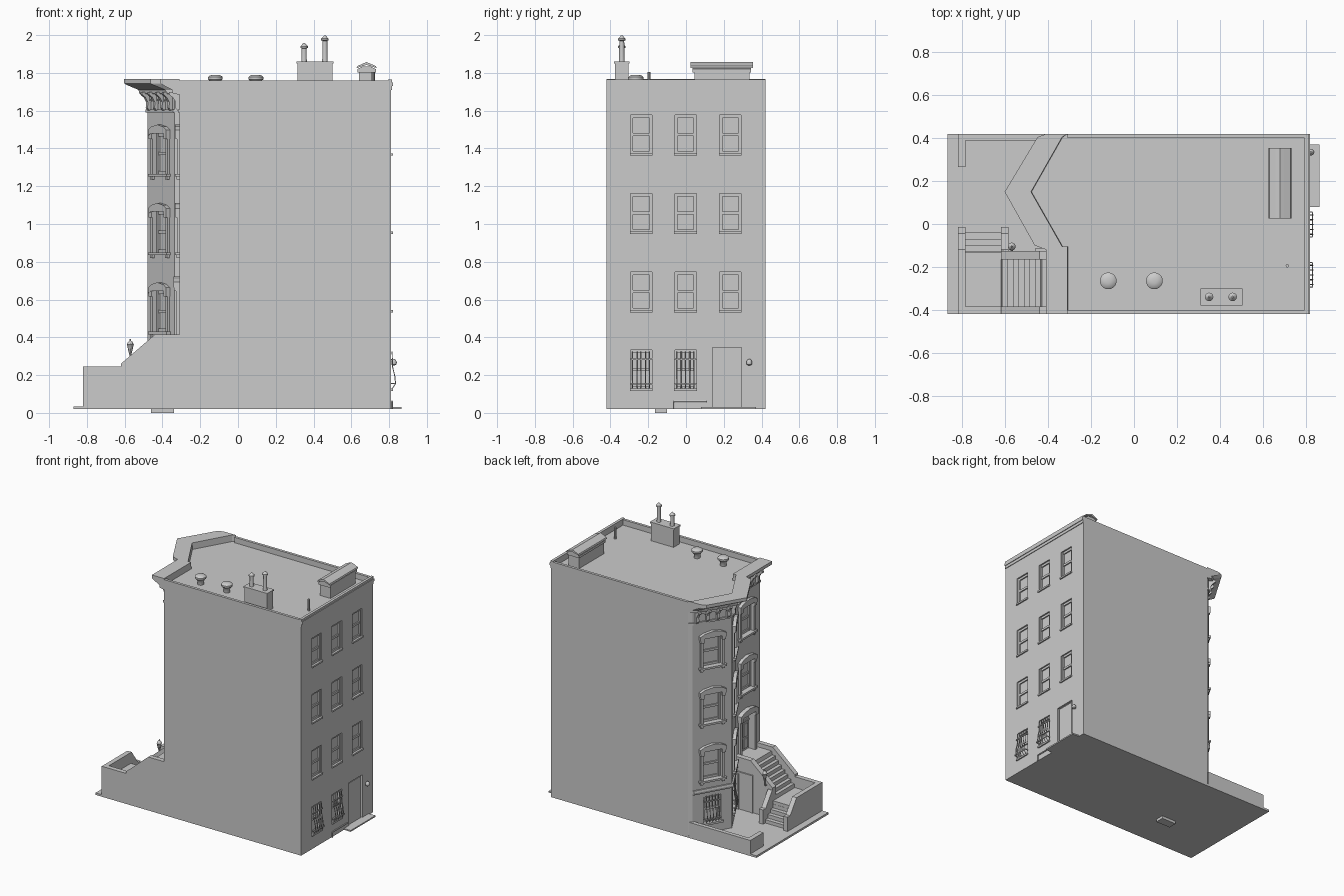
import bpy, bmesh, math
from mathutils import Matrix, Vector

if "Cube" in bpy.data.objects:
    bpy.data.objects.remove(bpy.data.objects["Cube"])

I4 = Matrix.Identity(4)

def loft(bm, rings, M=I4):
    rows = [[bm.verts.new(M @ Vector(p)) for p in r] for r in rings]
    n = len(rows[0])
    for a, b in zip(rows, rows[1:]):
        for i in range(n):
            bm.faces.new((a[i], a[(i + 1) % n], b[(i + 1) % n], b[i]))
    bm.faces.new(rows[0][::-1])
    bm.faces.new(rows[-1])

def box(bm, x0, x1, y0, y1, z0, z1, M=I4):
    loft(bm, [[(x0, y0, z), (x1, y0, z), (x1, y1, z), (x0, y1, z)] for z in (z0, z1)], M)

def prism(bm, pts, a, b, axis='y', M=I4):
    put = {'x': lambda p, t: (t, *p), 'y': lambda p, t: (p[0], t, p[1]), 'z': lambda p, t: (*p, t)}[axis]
    loft(bm, [[put(p, t) for p in pts] for t in (a, b)], M)

def lathe(bm, prof, x, y, n=16, M=I4):
    loft(bm, [[(x + r * math.cos(k * math.tau / n), y + r * math.sin(k * math.tau / n), z)
               for k in range(n)] for r, z in prof], M)

def tube(bm, pts, r, M=I4, n=6):
    for a, b in zip(pts, pts[1:]):
        a, b = M @ Vector(a), M @ Vector(b)
        q = (b - a).to_track_quat('Z', 'Y').to_matrix().to_4x4()
        lathe(bm, [(r, 0), (r, (b - a).length)], 0, 0, n, Matrix.Translation(a) @ q)

def part(name, build, smooth=False):
    bm = bmesh.new()
    build(bm)
    bmesh.ops.recalc_face_normals(bm, faces=bm.faces)
    me = bpy.data.meshes.new(name)
    bm.to_mesh(me)
    bm.free()
    ob = bpy.data.objects.new(name, me)
    bpy.context.collection.objects.link(ob)
    bpy.ops.object.select_all(action='DESELECT')
    ob.select_set(True)
    bpy.context.view_layer.objects.active = ob
    if smooth:
        bpy.ops.object.shade_smooth_by_angle(angle=math.radians(40))
    return ob

def frame(x, y, nx, ny):
    # local x runs along the wall, local y points outward
    n = Vector((nx, ny, 0)).normalized()
    return Matrix(((n.y, n.x, 0, x), (-n.x, n.y, 0, y), (0, 0, 1, 0), (0, 0, 0, 1)))

# street line of the house and outer line of its cornice
INNER = [(-.31, .42), (-.335, .405), (-.48, .15), (-.335, -.105), (-.31, -.105), (-.31, -.42)]
OUTER = [(-.41, .42), (-.45, .405), (-.603, .15), (-.463, -.10), (-.41, -.12), (-.41, -.42)]

def sweep(bm, prof, idx):
    loft(bm, [[(INNER[i][0] + t * (OUTER[i][0] - INNER[i][0]),
                INNER[i][1] + t * (OUTER[i][1] - INNER[i][1]), z) for t, z in prof] for i in idx])

BAY_L = frame(-.4075, .2775, -.255, .145)
BAY_R = frame(-.4075, .0225, -.255, -.145)
ENTRY = frame(-.31, -.2625, -1, 0)
FLOORS = [.43, .85, 1.265]
front = [(F, z) for F in (BAY_L, BAY_R) for z in FLOORS] + [(ENTRY, z) for z in FLOORS[1:]]
COLS = [-.2375, -.0025, .235]
back = [(frame(.81, y, 1, 0), z) for y in COLS for z in (.54, .955, 1.37)]
BACK_LOW = [frame(.81, y, 1, 0) for y in COLS[:2]]
back += [(F, .125) for F in BACK_LOW]
BACK_DOOR = frame(.81, .2175, 1, 0)

# main house with recessed openings
body = part("house_body", lambda bm: prism(bm, INNER + [(.81, -.42), (.81, .42)], .02, 1.72, 'z'))

def cut(bm):
    for F, z in front:
        box(bm, -.07, .07, -.025, .05, z, z + .215, F)
    for F, z in back:
        box(bm, -.057, .057, -.02, .05, z, z + .207, F)
    for F in (BAY_L, BAY_R):
        box(bm, -.065, .065, -.025, .05, .11, .30, F)
    box(bm, -.075, .075, -.035, .05, .385, .665, ENTRY)
    box(bm, -.077, .077, -.015, .05, .03, .345, BACK_DOOR)
cutter = part("opening_cutter", cut)
cutter.hide_render = True
mod = body.modifiers.new("openings", 'BOOLEAN')
mod.operation, mod.object, mod.solver = 'DIFFERENCE', cutter, 'EXACT'
bpy.context.view_layer.objects.active = body
bpy.ops.object.modifier_apply(modifier=mod.name)
bpy.data.objects.remove(cutter)

# roof edge, rear string course, belt and cornice
def parapet(bm):
    for s in (-1, 1):
        box(bm, -.31, .81, s * .40, s * .42, 1.71, 1.76)
    box(bm, .795, .815, -.42, .42, 1.71, 1.765)
    box(bm, .80, .82, -.42, .42, 1.73, 1.75)
part("roof_parapet", parapet)
part("cornice", lambda bm: sweep(bm, [(-.02, 1.685), (.35, 1.69), (.38, 1.71), (.92, 1.738), (1, 1.745),
                                      (1, 1.768), (0, 1.768), (-.02, 1.72)], range(6)))
part("frieze_moulding", lambda bm: sweep(bm, [(-.02, 1.59), (.08, 1.59), (.08, 1.605), (-.02, 1.605)], range(6)))
part("belt_course", lambda bm: sweep(bm, [(-.02, .335), (.1, .335), (.13, .35), (.1, .365), (-.02, .365)], range(1, 5)))

def brackets(bm):
    prof = [(-.005, 1.70), (.055, 1.70), (.055, 1.685), (.035, 1.67), (.02, 1.645), (.022, 1.615), (.01, 1.60), (-.005, 1.60)]
    for F in (BAY_L, BAY_R, ENTRY):
        for u in (-.115, -.04, .04, .115):
            prism(bm, prof, u - .01, u + .01, 'x', F)
        for u in (-.0775, 0, .0775):    # small arches between brackets
            arc = [(u + .03 * math.cos(math.pi * k / 6), 1.635 + .03 * math.sin(math.pi * k / 6)) for k in range(7)]
            prism(bm, arc + [(u - .03, 1.69), (u + .03, 1.69)], -.003, .012, 'y', F)
part("cornice_brackets", brackets)

# sashes, surrounds and hoods
def sash(bm, F, w, z, h, d):
    for s in (-1, 1):
        box(bm, s * w, s * (w - .014), -d - .002, -d + .012, z, z + h, F)
    for a, b in ((0, .016), (h * .5 - .008, h * .5 + .008), (h - .016, h)):
        box(bm, -w, w, -d - .002, -d + .009, z + a, z + b, F)

def surround(bm, F, w, z, top, proud=.016):
    for s in (-1, 1):
        box(bm, s * w, s * (w + .02), -.003, proud * .8, z, top, F)
        box(bm, s * (w - .004), s * (w + .024), -.003, proud + .006, top - .03, top, F)
    W = w + .027
    prism(bm, [(-W, top - .012), (-W, top + .018), (-W * .65, top + .035), (0, top + .046), (W * .65, top + .035),
               (W, top + .018), (W, top - .012), (W * .7, top), (-W * .7, top)], -.003, proud + .008, 'y', F)

def front_win(bm):
    for F, z in front:
        sash(bm, F, .07, z, .215, .025)
        surround(bm, F, .07, z, z + .215)
        box(bm, -.1, .1, -.003, .024, z - .014, z, F)
        for u in (-.08, .08):
            box(bm, u - .01, u + .01, -.003, .016, z - .03, z - .014, F)
    for F in (BAY_L, BAY_R):
        sash(bm, F, .065, .11, .19, .025)
        box(bm, -.08, .08, -.003, .014, .095, .11, F)
part("front_windows", front_win)

def back_win(bm):
    for F, z in back:
        sash(bm, F, .057, z, .207, .02)
        box(bm, -.06, .06, -.003, .01, z - .008, z + .004, F)
part("back_windows", back_win)

# bulging iron grilles
def grille(bm):
    for F, z in [(F, .125) for F in BACK_LOW] + [(F, .11) for F in (BAY_L, BAY_R)]:
        for u in (-.045, -.0225, 0, .0225, .045):
            tube(bm, [(u, .006, z + .20), (u, .008, z + .12), (u, .02, z + .07), (u, .024, z + .03), (u, .008, z + .005)], .0028, F)
        for v, w in ((.158, .008), (.03, .022)):
            box(bm, -.058, .058, w - .003, w + .003, z + v - .004, z + v + .004, F)
            for s in (-1, 1):
                box(bm, s * .055, s * .06, -.02, w, z + v - .003, z + v + .003, F)
part("window_grilles", grille)

# doors
def entrance(bm):
    surround(bm, ENTRY, .075, .385, .675, .024)
    box(bm, -.075, .075, -.037, -.028, .595, .607, ENTRY)
    for u in (-.036, .036):
        for a, b in ((.40, .47), (.485, .58)):
            box(bm, u - .025, u + .025, -.037, -.029, a, b, ENTRY)
    lathe(bm, [(.002, .478), (.006, .483), (.002, .488)], .06, -.025, 8, ENTRY)
part("entrance_door", entrance)

def rear_door(bm):
    box(bm, -.065, .065, -.017, -.008, .03, .335, BACK_DOOR)
    box(bm, .81, .865, .08, .37, .02, .03)
part("rear_door_and_step", rear_door)

UNDER = frame(-.40, -.125, 0, 1)
def under_door(bm):
    box(bm, -.05, .05, -.003, .004, .035, .30, UNDER)
    for s in (-1, 1):
        box(bm, s * .05, s * .062, -.003, .01, .035, .312, UNDER)
    box(bm, -.062, .062, -.003, .01, .30, .312, UNDER)
    box(bm, -.46, -.34, -.165, -.10, 0, .022)
part("basement_door", under_door)

# forecourt, garden wall and turning stoop
part("forecourt_slab", lambda bm: box(bm, -.87, -.30, -.42, .42, .02, .035))
def garden(bm):
    box(bm, -.82, -.32, .39, .42, .03, .135)
    box(bm, -.82, -.785, .265, .42, .03, .135)
part("garden_wall", garden)

def stairs(bm):
    pts = [(-.62, .03), (-.62, .165)]
    for k in range(7):
        x, z = -.615 + .0255 * k, .165 + .0275 * (k + 1)
        pts += [(x, z), (x + .0255, z)]
    pts += [(-.43, .385), (-.31, .385), (-.31, .03)]
    prism(bm, pts, -.395, -.16)
    box(bm, -.80, -.61, -.40, -.13, .03, .165)
    for k in range(4):
        box(bm, -.79, -.61, -.14, -.04 - .0295 * k, .03, .06 + .027 * k)
part("stoop_stairs", stairs)

def cheeks(bm):
    slope = [(-.62, .03), (-.62, .26), (-.44, .415), (-.31, .415), (-.31, .03)]
    prism(bm, slope, -.42, -.385)
    prism(bm, slope, -.165, -.125)
    box(bm, -.82, -.615, -.42, -.385, .03, .245)
    box(bm, -.82, -.785, -.40, -.13, .03, .245)
    low = [(-.135, .03), (-.135, .245), (-.12, .245), (-.045, .14), (-.015, .14), (-.015, .03)]
    for a in (-.82, -.62):
        prism(bm, low, a, a + .035, 'x')
part("stoop_walls", cheeks)

# lamps
def lamps(bm):
    tube(bm, [(-.57, -.13, .27), (-.57, -.105, .275), (-.57, -.105, .315)], .005)
    lathe(bm, [(.006, .31), (.011, .33), (.017, .36), (.019, .362), (.012, .375), (.004, .382), (.003, .392)], -.57, -.105, 8)
    tube(bm, [(.805, .335, .265), (.825, .335, .28)], .005)
    lathe(bm, [(.004, .25), (.014, .257), (.016, .267), (.012, .278), (.004, .285)], .825, .335, 12)
part("wall_lamps", lamps, True)
part("rear_pipe", lambda bm: tube(bm, [(.816, -.065, .02), (.816, -.065, .06), (.816, .11, .06)], .005))

# rooftop items
def chimney(bm):
    box(bm, .315, .50, -.375, -.305, 1.71, 1.85)
    box(bm, .31, .505, -.38, -.30, 1.85, 1.86)
part("chimney", chimney)

def pots(bm):
    for x, t in ((.35, 1.955), (.46, 1.995)):
        lathe(bm, [(.016, 1.855), (.014, 1.87), (.013, t - .025), (.02, t - .022), (.02, t - .014), (.012, t - .006), (.004, t + .004)], x, -.34, 12)
    lathe(bm, [(.008, 1.71), (.008, 1.805)], .715, -.195, 8)
part("chimney_pots", pots, True)

def vents(bm):
    for x in (-.12, .095):
        lathe(bm, [(.022, 1.71), (.022, 1.745), (.034, 1.762), (.039, 1.766), (.039, 1.778), (.03, 1.786), (.012, 1.79)], x, -.265, 20)
part("roof_vents", vents, True)

def skylight(bm):
    box(bm, .64, .725, .045, .335, 1.71, 1.81)
    prism(bm, [(.632, 1.803), (.632, 1.82), (.66, 1.835), (.70, 1.835), (.73, 1.82), (.73, 1.803)], .035, .345)
    prism(bm, [(.628, 1.826), (.632, 1.836), (.66, 1.849), (.68, 1.857), (.70, 1.849), (.73, 1.836), (.734, 1.826), (.68, 1.842)], .025, .355)
part("skylight", skylight)
